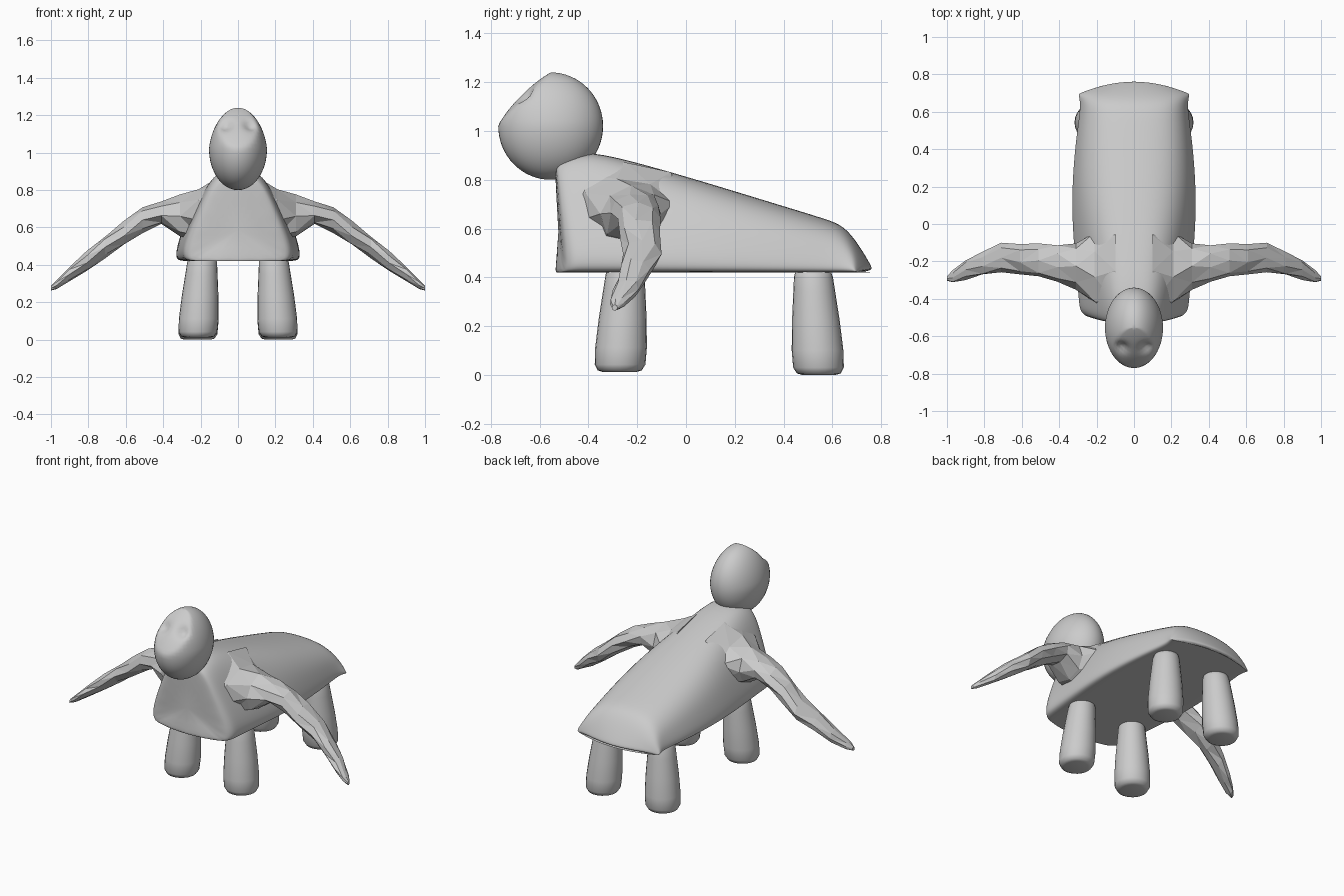
import bpy, bmesh, math
from mathutils import Vector

if "Cube" in bpy.data.objects:
    bpy.data.objects.remove(bpy.data.objects["Cube"])


def make_object(name, bm, smooth=True):
    bmesh.ops.recalc_face_normals(bm, faces=bm.faces[:])
    mesh = bpy.data.meshes.new(name)
    bm.to_mesh(mesh)
    bm.free()
    for p in mesh.polygons:
        p.use_smooth = smooth
    ob = bpy.data.objects.new(name, mesh)
    bpy.context.collection.objects.link(ob)
    return ob


def loft(rings):
    """Skin closed rings of points and cap both ends."""
    bm = bmesh.new()
    vr = [[bm.verts.new(p) for p in r] for r in rings]
    n = len(vr[0])
    for a, b in zip(vr, vr[1:]):
        for i in range(n):
            j = (i + 1) % n
            bm.faces.new((a[i], a[j], b[j], b[i]))
    bm.faces.new(vr[0])
    bm.faces.new(vr[-1])
    return bm


# Body: half profiles (width, height) for the back half and the bell-shaped chest
BASE = 0.42
BACK = [(0, 0), (.5, 0), (.92, 0), (1.02, .02), (1.03, .14), (.97, .38), (.87, .66), (.66, .9), (.34, 1.01), (0, 1.03)]
CHEST = [(0, 0), (.5, 0), (.88, 0), (1.0, .02), (1.02, .14), (.9, .36), (.72, .62), (.54, .87), (.33, 1.02), (0, 1.03)]


def body_ring(y, top, w, k, curve):
    half = []
    for (u0, t0), (u1, t1) in zip(BACK, CHEST):
        u, t = u0 + (u1 - u0) * k, t0 + (t1 - t0) * k
        half.append((u * w, y + curve * u * u, BASE + t * (top - BASE)))
    return half + [(-x, yy, z) for x, yy, z in half[-2:0:-1]]


# y, top height, half width, chest amount, end curvature
SECTIONS = [
    (-.54, .84, .24, 1, .03), (-.538, .865, .275, 1, .06), (-.50, .885, .29, 1, .05),
    (-.40, .905, .295, 1, .02), (-.2, .86, .31, .6, 0), (.1, .775, .33, .1, 0),
    (.4, .685, .31, 0, 0), (.58, .632, .285, 0, 0), (.65, .605, .28, 0, 0),
    (.71, .53, .29, 0, -.02), (.76, .45, .285, 0, -.06), (.77, .427, .27, 0, -.06)]
body = make_object("body", loft([body_ring(*s) for s in SECTIONS]))
sub = body.modifiers.new("smooth", 'SUBSURF')
sub.levels = sub.render_levels = 2

# Wings: faceted tapering limbs, flaring at the shoulder (x, y, z, ry, rz)
WING = [
    (.10, -.25, .68, .25, .20), (.21, -.24, .67, .19, .14), (.31, -.225, .66, .13, .11),
    (.41, -.21, .68, .095, .065), (.51, -.195, .64, .09, .066), (.61, -.185, .57, .085, .066),
    (.71, -.18, .495, .075, .06), (.81, -.21, .42, .065, .052), (.90, -.245, .35, .052, .04),
    (.97, -.28, .295, .032, .024), (1.0, -.292, .275, .012, .012)]


def wing_ring(i, x, y, z, ry, rz, side):
    pts = []
    for j in range(8):
        a = math.tau * (j + .3 * (i % 2)) / 8
        r = 1 + .07 * math.sin(i * 2.3 + j * 1.9)
        pts.append((side * x, y + ry * r * math.cos(a), z + rz * r * math.sin(a)))
    return pts


for side, label in ((-1, "left"), (1, "right")):
    bm = loft([wing_ring(i, *s, side) for i, s in enumerate(WING)])
    bmesh.ops.triangulate(bm, faces=bm.faces[:])
    make_object(label + "_wing", bm, smooth=False)

# Head: egg with a flattened brow and two eye dents
bm = bmesh.new()
bmesh.ops.create_uvsphere(bm, u_segments=48, v_segments=32, radius=1)
slope = Vector((0, -1, 1)).normalized()
for v in bm.verts:
    p = v.co.copy()
    x = p.x * .155 * (1 - .12 * max(p.z, 0))
    q = Vector((x, -.555 + p.y * .215, 1.02 + p.z * .22))
    over = (q - Vector((0, -.555, 1.02))).dot(slope) - .155
    if over > 0:
        q -= slope * over * .7
    for s in (-1, 1):
        d = (q - Vector((s * .06, -.65, 1.135))).length
        q -= slope * .035 * math.exp(-(d / .032) ** 2)
    v.co = q
make_object("head", bm)

# Legs: tapered posts with rounded ends, leaning inward at the top
LEG = [(0, .07), (.006, .09), (.03, .104), (.10, .106), (.22, .098), (.34, .086), (.40, .08), (.425, .072), (.435, .05)]


def leg(name, side, y, lean_y, z0):
    rings = []
    for z, r in LEG:
        t = z / .43
        cx, cy = side * (.216 - .026 * t), y + lean_y * t
        rings.append([(cx + r * math.cos(math.tau * i / 24), cy + r * math.sin(math.tau * i / 24),
                       z0 + z) for i in range(24)])
    make_object(name, loft(rings))


for side, label in ((-1, "left"), (1, "right")):
    leg("front_" + label + "_leg", side, -.272, .024, .012)
    leg("rear_" + label + "_leg", side, .545, -.024, 0)

# Keep the leg soles crisp
bpy.ops.object.select_all(action='DESELECT')
for ob in bpy.context.scene.objects:
    if ob.name.endswith("_leg"):
        ob.select_set(True)
        bpy.context.view_layer.objects.active = ob
bpy.ops.object.shade_smooth_by_angle(angle=math.radians(50))
